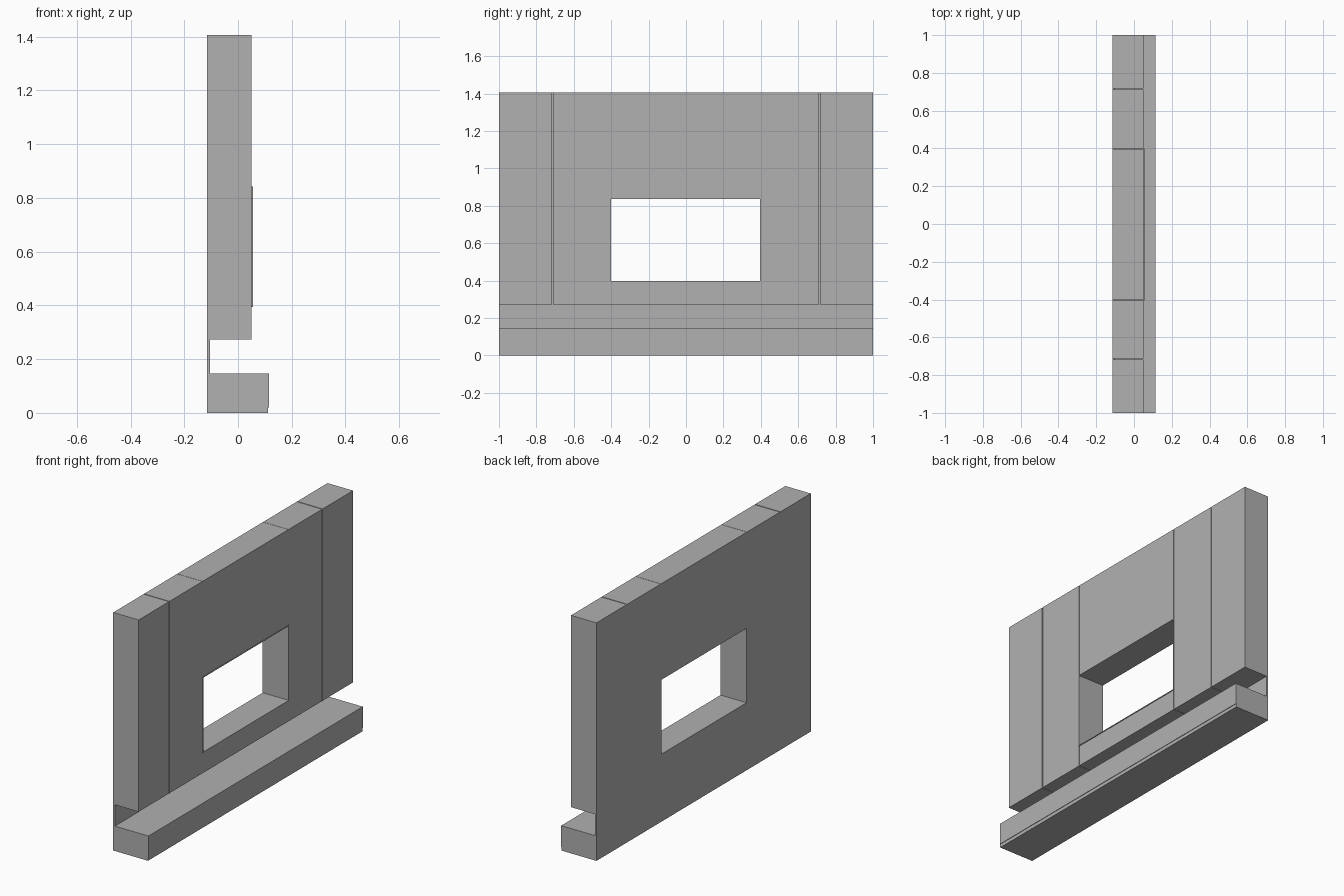
import bpy, bmesh
from mathutils import Vector

if "Cube" in bpy.data.objects:
    bpy.data.objects.remove(bpy.data.objects["Cube"])

# Dark grey finish shared by every part
GREY = bpy.data.materials.new("dark_grey")
GREY.diffuse_color = (0.44, 0.44, 0.44, 1)
GREY.use_nodes = True
GREY.node_tree.nodes["Principled BSDF"].inputs["Base Color"].default_value = GREY.diffuse_color


def prism(name, profile, direction):
    """Extrude a flat closed profile into a solid."""
    mesh = bpy.data.meshes.new(name)
    bm = bmesh.new()
    face = bm.faces.new([bm.verts.new(p) for p in profile])
    ext = bmesh.ops.extrude_face_region(bm, geom=[face], use_keep_orig=True)
    verts = [v for v in ext["geom"] if isinstance(v, bmesh.types.BMVert)]
    bmesh.ops.translate(bm, verts=verts, vec=Vector(direction))
    bmesh.ops.recalc_face_normals(bm, faces=bm.faces[:])
    bm.to_mesh(mesh)
    bm.free()
    mesh.materials.append(GREY)
    obj = bpy.data.objects.new(name, mesh)
    bpy.context.collection.objects.link(obj)
    return obj


def box(name, x, y, z):
    return prism(name, [(x[0], y[0], z[0]), (x[1], y[0], z[0]),
                        (x[1], y[1], z[0]), (x[0], y[1], z[0])],
                 (0, 0, z[1] - z[0]))


BACK, FRONT, LIP = -0.115, 0.051, 0.055
BOTTOM, TOP = 0.273, 1.406
WIN_Y, WIN_Z = (-0.405, 0.399), (0.395, 0.842)
GAP = 0.002

# Foot rail with a thin rear web that carries the wall above the open slot
foot = [(BACK, 0), (0.112, 0), (0.112, 0.02), (0.115, 0.02), (0.115, 0.147),
        (-0.104, 0.147), (-0.104, BOTTOM), (BACK, BOTTOM)]
prism("foot_rail", [(x, -1, z) for x, z in foot], (0, 2, 0))

# Side wall panels, each with a narrow vertical joint
for side, inner in ((-1, -WIN_Y[0]), (1, WIN_Y[1])):
    plan = [(BACK, inner), (FRONT, inner), (FRONT, 0.712), (-0.112, 0.712),
            (-0.112, 0.717), (FRONT, 0.717), (FRONT, 1), (BACK, 1)]
    prism("left_panel" if side < 0 else "right_panel",
          [(x, side * y, BOTTOM) for x, y in plan], (0, 0, TOP - BOTTOM))

# Panels above and below the window, with hairline joints at their sides
MID_Y = (WIN_Y[0] + GAP, WIN_Y[1] - GAP)
box("upper_panel", (BACK, FRONT), MID_Y, (WIN_Z[1], TOP))
box("sill_panel", (BACK, FRONT), MID_Y, (BOTTOM, WIN_Z[0]))

# Thin window lining that stands slightly proud of the wall
T = 0.004
for name, z in (("lining_bottom", WIN_Z[0]), ("lining_top", WIN_Z[1] - T)):
    box(name, (BACK, LIP), WIN_Y, (z, z + T))
for name, y in (("lining_left", WIN_Y[0]), ("lining_right", WIN_Y[1] - T)):
    box(name, (BACK, LIP), (y, y + T), (WIN_Z[0] + T, WIN_Z[1] - T))
